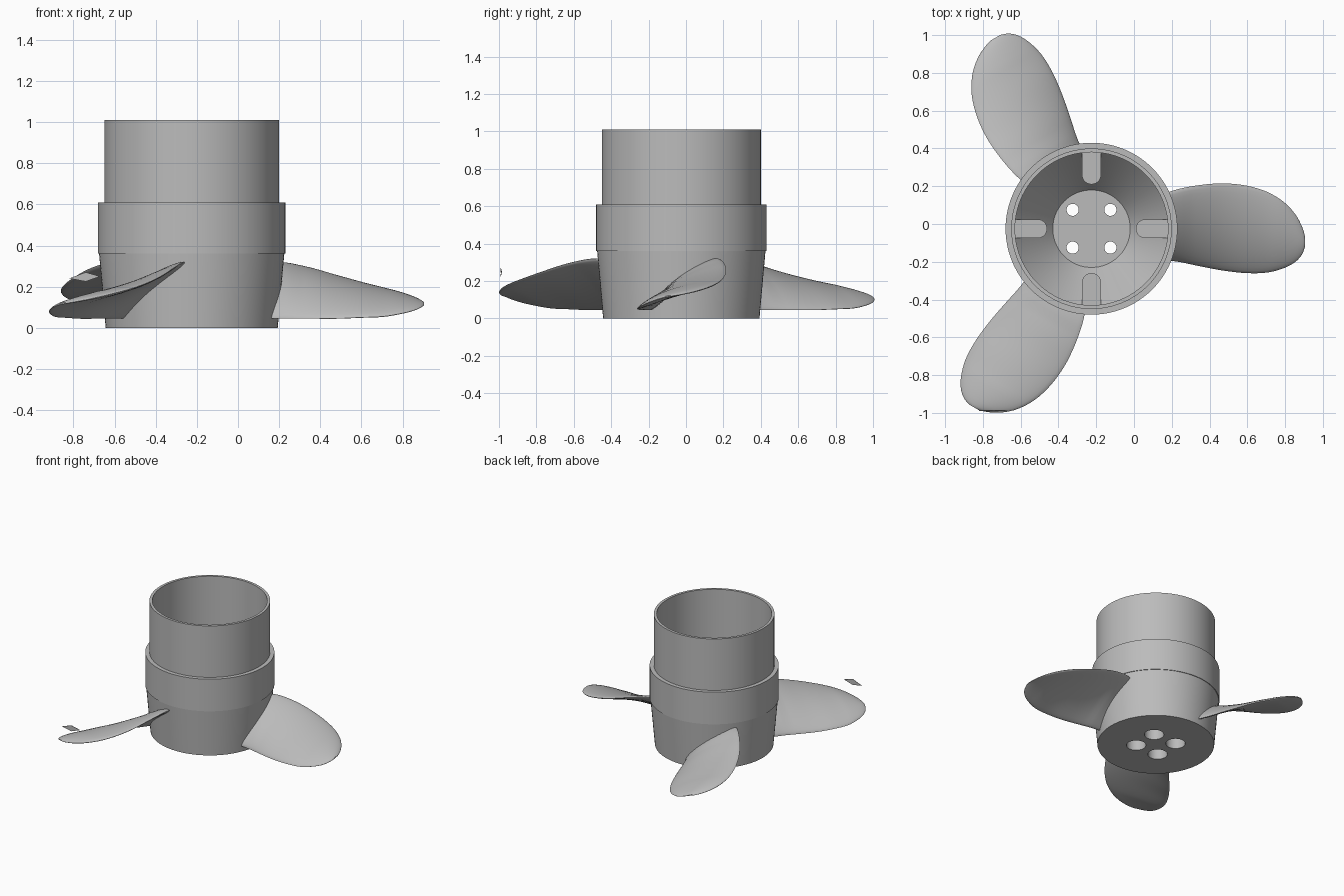
import bpy, bmesh, math
from mathutils import Vector, Matrix

cube = bpy.data.objects.get("Cube")
if cube:
    bpy.data.objects.remove(cube, do_unlink=True)

CENTRE = Vector((-0.225, -0.025, 0))

grey = bpy.data.materials.new("plain grey")
grey.use_nodes = True
colour = (0.5, 0.5, 0.5, 1)
grey.diffuse_color = colour
grey.node_tree.nodes["Principled BSDF"].inputs["Base Color"].default_value = colour


def make_object(name, bm, location=CENTRE, turn=0.0):
    bmesh.ops.recalc_face_normals(bm, faces=bm.faces)
    mesh = bpy.data.meshes.new(name)
    bm.to_mesh(mesh)
    bm.free()
    mesh.materials.append(grey)
    obj = bpy.data.objects.new(name, mesh)
    bpy.context.collection.objects.link(obj)
    obj.location = location
    obj.rotation_euler.z = turn
    return obj


def smooth(obj, degrees=35):
    bpy.ops.object.select_all(action='DESELECT')
    obj.select_set(True)
    bpy.context.view_layer.objects.active = obj
    bpy.ops.object.shade_smooth_by_angle(angle=math.radians(degrees))


def loft(bm, rings):
    """Join closed rings of points into a skin and cap both ends."""
    loops = [[bm.verts.new(p) for p in ring] for ring in rings]
    n = len(loops[0])
    for a, b in zip(loops, loops[1:]):
        for i in range(n):
            j = (i + 1) % n
            bm.faces.new((a[i], a[j], b[j], b[i]))
    bm.faces.new(loops[0])
    bm.faces.new(loops[-1])


def circle(radius, z, n=96):
    return [(radius * math.cos(2 * math.pi * i / n),
             radius * math.sin(2 * math.pi * i / n), z) for i in range(n)]


def catmull(points, steps):
    """Smooth curve through rows of equal length."""
    pts = [Vector(p) for p in points]
    pts = [2 * pts[0] - pts[1]] + pts + [2 * pts[-1] - pts[-2]]
    out = []
    for a, b, c, d in zip(pts, pts[1:], pts[2:], pts[3:]):
        for k in range(steps):
            t = k / steps
            out.append((2 * b + (c - a) * t + (2 * a - 5 * b + 4 * c - d) * t ** 2
                        + (3 * b - a - 3 * c + d) * t ** 3) / 2)
    return out + [pts[-2]]


# Hub: outside from the base up, over the rim, then down the bore to the floor
hub_profile = [(0.418, 0), (0.45, 0.36), (0.455, 0.36), (0.455, 0.61),
               (0.425, 0.61), (0.425, 1.01), (0.405, 1.01), (0.405, 0.4), (0.205, 0.15)]
bm = bmesh.new()
loft(bm, [circle(r, z) for r, z in hub_profile])
hub = make_object("hub", bm)

# Four screw holes, counterbored from below
for label, radius, top in (("screw_hole", 0.032, 0.3), ("counterbore", 0.07, 0.09)):
    bm = bmesh.new()
    for sx in (-1, 1):
        for sy in (-1, 1):
            loft(bm, [[Vector(p) + Vector((sx, sy, 0)) * 0.1 for p in circle(radius, z, 32)]
                      for z in (-0.1, top)])
    cutter = make_object(label + "_cutter", bm)
    cutter.hide_render = True
    bool_mod = hub.modifiers.new(label, 'BOOLEAN')
    bool_mod.object = cutter
    bool_mod.solver = 'EXACT'
    bpy.context.view_layer.objects.active = hub
    bpy.ops.object.modifier_apply(modifier=label)
    bpy.data.objects.remove(cutter, do_unlink=True)
smooth(hub)

# Four round-ended ledges inside the bore
for k in range(4):
    outline = [(0.412, 0.05), (0.412, -0.05)]
    for i in range(17):
        a = -math.pi / 2 - math.pi * i / 16
        outline.append((0.285 + 0.05 * math.cos(a), 0.05 * math.sin(a)))
    bm = bmesh.new()
    loft(bm, [[(x, y, z) for x, y in outline] for z in (0.13, 0.4)])
    smooth(make_object(f"bore_ledge_{k + 1}", bm, turn=k * math.pi / 2))

# Blade stations: radius, then upper edge y and z, lower edge y and z
edges = [(0.37, 0.18, 0.32, -0.165, 0.045),
         (0.46, 0.21, 0.315, -0.175, 0.045),
         (0.58, 0.232, 0.29, -0.2, 0.045),
         (0.70, 0.24, 0.255, -0.222, 0.045),
         (0.82, 0.228, 0.22, -0.235, 0.05),
         (0.93, 0.195, 0.19, -0.232, 0.055),
         (1.02, 0.14, 0.165, -0.208, 0.07),
         (1.08, 0.075, 0.145, -0.175, 0.085),
         (1.115, 0.01, 0.13, -0.135, 0.1),
         (1.13, -0.04, 0.121, -0.095, 0.112)]
stations = catmull(edges, 4)


def blade_section(row, half=16):
    r, y1, z1, y2, z2 = row
    lead, trail = Vector((r, y1, z1)), Vector((r, y2, z2))
    chord = (trail - lead).length
    up = Vector((0, z2 - z1, y1 - y2)) / chord
    # thick at the root, thinning along the span and round the tip
    thick = min(0.045 + 0.5 * max(0, 0.5 - r), 0.11 * chord)
    ring = []
    for i in range(2 * half):
        a = math.pi * i / half
        u = (1 - math.cos(a)) / 2
        lift = 0.2 * chord * u * (1 - u) + thick / 2 * math.sin(a)
        ring.append(lead.lerp(trail, u) + up * lift)
    return ring


for k in range(3):
    bm = bmesh.new()
    loft(bm, [blade_section(row) for row in stations])
    smooth(make_object(f"blade_{k + 1}", bm, turn=k * math.tau / 3), 50)

# Thin loose sliver above one blade tip
bm = bmesh.new()
loft(bm, [[(x, y + dy, z) for x, y, z in ((-0.82, -0.99, 0.24), (-0.74, -0.993, 0.27),
                                         (-0.67, -0.988, 0.25), (-0.74, -0.993, 0.225))]
          for dy in (0, 0.004)])
make_object("tip_sliver", bm, Vector())
